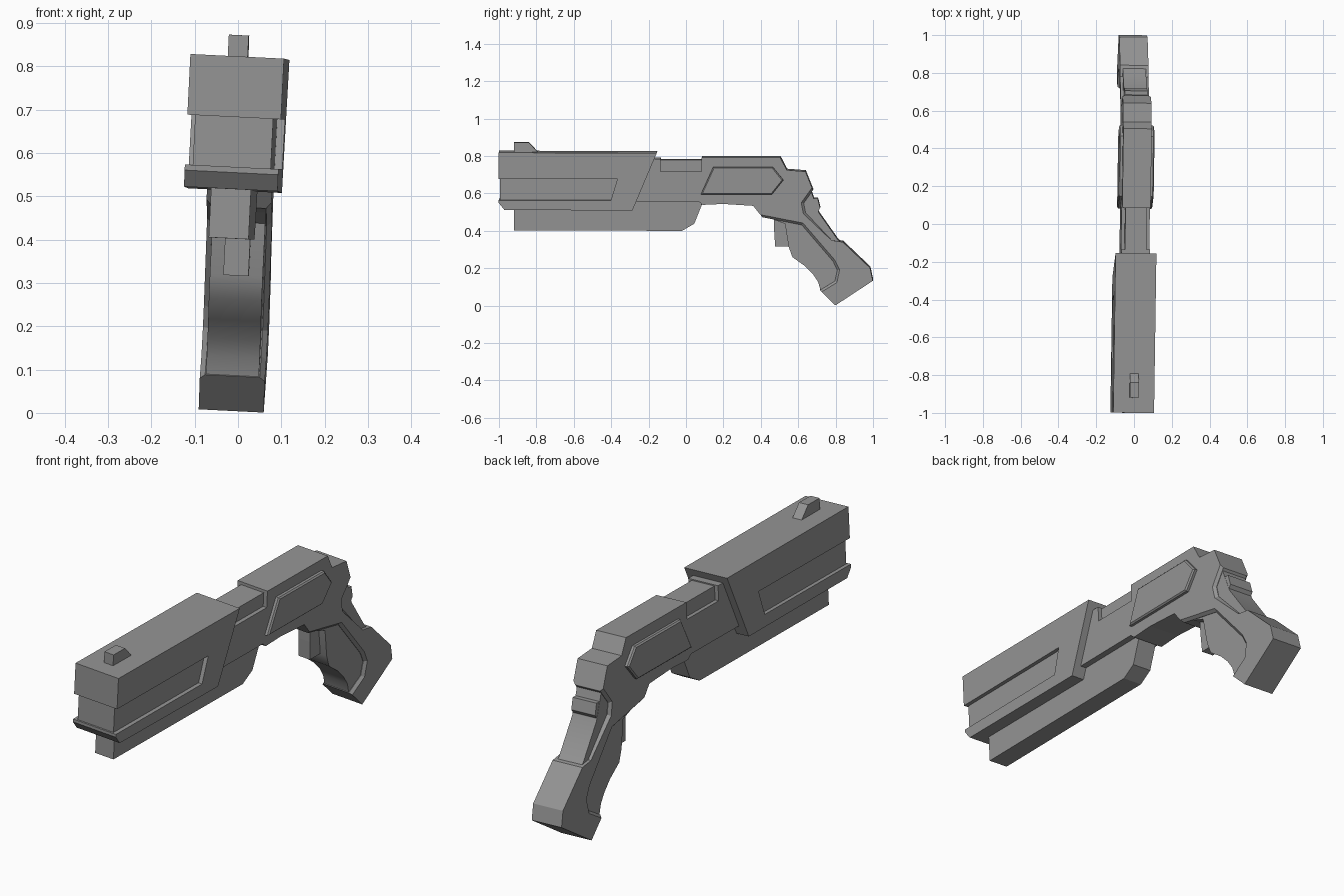
import bpy, bmesh

grey = bpy.data.materials.new("dark_grey")
grey.diffuse_color = (0.3, 0.3, 0.3, 1)


def prism(name, pts, half, bevel=0, edges=(), smooth=0):
    """Extrude a side profile (y, z) across x; optionally chamfer given outline edges on both caps."""
    bm = bmesh.new()
    n = len(pts)
    caps = [[bm.verts.new((s * half, y, z)) for y, z in pts] for s in (-1, 1)]
    for c in caps:
        bm.faces.new(c)
    for i in range(n):
        j = (i + 1) % n
        bm.faces.new((caps[0][i], caps[0][j], caps[1][j], caps[1][i]))
    bmesh.ops.recalc_face_normals(bm, faces=bm.faces)
    if bevel:
        picked = [bm.edges.get((c[i], c[(i + 1) % n])) for c in caps for i in edges]
        bmesh.ops.bevel(bm, geom=picked, offset=bevel, segments=1,
                        affect='EDGES', clamp_overlap=True)
    # The whole model leans slightly: small roll and yaw
    for v in bm.verts:
        x, y, z = v.co
        v.co = (x + 0.05 * (z - 0.56) + 0.015 * y, y - 0.015 * x, z - 0.05 * x)
    me = bpy.data.meshes.new(name)
    bm.to_mesh(me)
    bm.free()
    me.materials.append(grey)
    if smooth:
        me.shade_smooth()
        me.set_sharp_from_angle(angle=smooth)
    ob = bpy.data.objects.new(name, me)
    bpy.context.collection.objects.link(ob)
    return ob


# Barrel shroud with a long side groove, and the narrower core filling the groove
prism("barrel_shroud", [(-1, .823), (-.155, .82), (-.285, .513), (-.97, .517),
                        (-1, .555), (-1, .568), (-.40, .568), (-.365, .683),
                        (-1, .683)], .108)
prism("barrel_core", [(-.992, .70), (-.34, .70), (-.38, .55), (-.992, .56)], .09)

# Front sight
prism("front_sight", [(-.92, .872), (-.84, .872), (-.785, .815), (-.92, .815)], .023)

# Lower tube housing
prism("under_barrel", [(-.92, .54), (-.92, .403), (-.02, .402), (.045, .44),
                       (.085, .54), (.08, .58), (-.3, .58)], .046)

# Receiver and outer grip shell, with a notch on top and a chamfered grip edge
frame = [(-.3, .56), (-.17, .787), (-.135, .787), (-.135, .72), (.085, .72),
         (.085, .795), (.505, .795), (.54, .728), (.64, .72), (.68, .62),
         (.63, .55), (.64, .50), (.78, .352), (.84, .343), (.985, .205),
         (1, .136), (.80, .0045), (.717, .085), (.797, .134), (.81, .193),
         (.787, .24), (.62, .434), (.41, .475), (.36, .537), (.20, .547),
         (.09, .542), (.07, .56)]
prism("receiver_frame", frame, .075, .012, (9, 10, 11, 17, 18, 19, 20, 21))

# Narrow block visible inside the top notch
prism("chamber_block", [(-.25, .70), (-.25, .782), (.10, .782), (.10, .70)], .057)

# Narrow inner grip with the stepped back strap
prism("grip_core", [(.42, .48), (.53, .44), (.55, .316), (.57, .262), (.637, .214),
                    (.68, .17), (.707, .13), (.72, .085), (.80, .06), (.90, .15),
                    (.835, .335), (.814, .353), (.712, .498), (.70, .53),
                    (.675, .60), (.66, .66), (.5, .6)], .061, smooth=0.8)
prism("hammer_spur", [(.65, .575), (.705, .575), (.718, .525), (.705, .505),
                      (.65, .51)], .06)

# Raised side panels
panel = [(.08, .597), (.147, .745), (.465, .745), (.522, .675), (.46, .597)]
prism("side_panel", panel, .093, .006, range(5))

# Trigger
prism("trigger", [(.47, .48), (.472, .40), (.477, .317), (.56, .317), (.58, .45)], .029)
